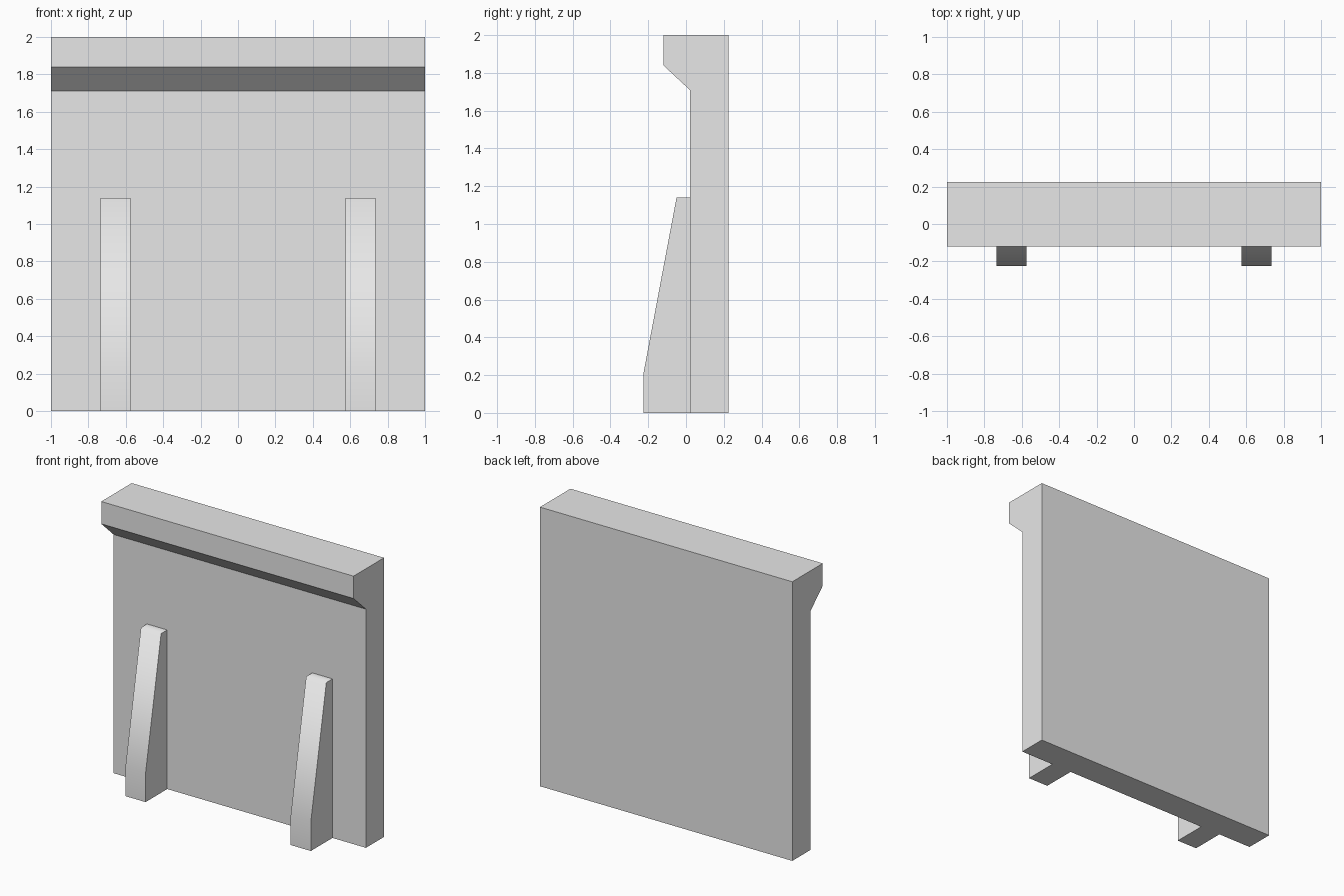
import bpy
import bmesh
import math

cube = bpy.data.objects.get("Cube")
if cube:
    bpy.data.objects.remove(cube, do_unlink=True)

# Single plain grey material
grey = bpy.data.materials.new("plain_grey")
grey.use_nodes = True
colour = (0.8, 0.8, 0.8, 1.0)
grey.diffuse_color = colour
grey.node_tree.nodes["Principled BSDF"].inputs["Base Color"].default_value = colour


def extrude_profile(name, profile, x_min, x_max):
    """Extrude a closed (y, z) outline along x."""
    bm = bmesh.new()
    face = bm.faces.new([bm.verts.new((x_min, y, z)) for y, z in profile])
    result = bmesh.ops.extrude_face_region(bm, geom=[face])
    moved = [v for v in result["geom"] if isinstance(v, bmesh.types.BMVert)]
    bmesh.ops.translate(bm, verts=moved, vec=(x_max - x_min, 0, 0))
    bmesh.ops.recalc_face_normals(bm, faces=bm.faces)
    mesh = bpy.data.meshes.new(name)
    bm.to_mesh(mesh)
    bm.free()
    mesh.materials.append(grey)
    obj = bpy.data.objects.new(name, mesh)
    bpy.context.collection.objects.link(obj)
    return obj


# Wall slab with overhanging coping along the top front
FRONT, BACK = 0.02, 0.225
extrude_profile("wall_with_coping", [
    (BACK, 0), (BACK, 2), (-0.12, 2), (-0.12, 1.84), (FRONT, 1.71), (FRONT, 0),
], -1, 1)

# Tapered buttresses on the front, softly shaded along their profile
buttress_profile = [
    (FRONT, 0), (FRONT, 1.14), (-0.05, 1.14), (-0.225, 0.21), (-0.225, 0),
]
for side, centre in (("right", -0.655), ("left", 0.655)):
    buttress = extrude_profile(side + "_buttress", buttress_profile,
                               centre - 0.08, centre + 0.08)
    bpy.ops.object.select_all(action="DESELECT")
    buttress.select_set(True)
    bpy.context.view_layer.objects.active = buttress
    bpy.ops.object.shade_smooth_by_angle(angle=math.radians(85))
